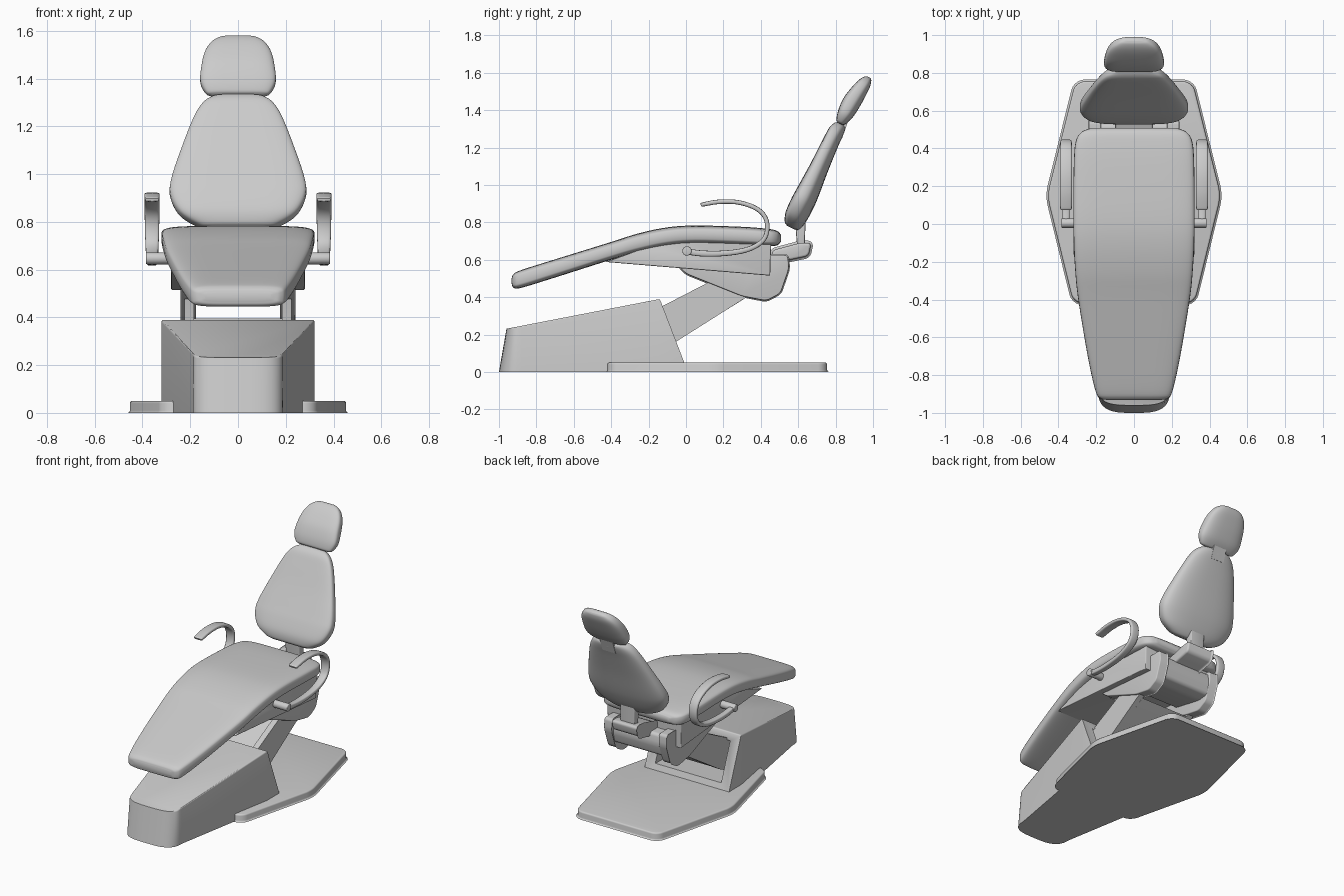
import bpy, bmesh
from math import cos, sin, pi
from mathutils import Vector

if "Cube" in bpy.data.objects:
    bpy.data.objects.remove(bpy.data.objects["Cube"])


def finish(name, bm, angle=0.6):
    bmesh.ops.remove_doubles(bm, verts=bm.verts, dist=1e-5)
    bmesh.ops.recalc_face_normals(bm, faces=bm.faces)
    me = bpy.data.meshes.new(name)
    bm.to_mesh(me)
    bm.free()
    ob = bpy.data.objects.new(name, me)
    bpy.context.collection.objects.link(ob)
    bpy.ops.object.select_all(action='DESELECT')
    ob.select_set(True)
    bpy.context.view_layer.objects.active = ob
    bpy.ops.object.shade_smooth_by_angle(angle=angle)
    return ob


def bridge(rings):
    bm = bmesh.new()
    rows = [[bm.verts.new(p) for p in r] for r in rings]
    n = len(rows[0])
    for a, b in zip(rows, rows[1:]):
        for i in range(n):
            j = (i + 1) % n
            bm.faces.new((a[i], a[j], b[j], b[i]))
    bm.faces.new(rows[0])
    bm.faces.new(rows[-1])
    return bm


def spline(pts, n=5):
    """Catmull-Rom resampling of tuples."""
    P = [Vector(p) for p in pts]
    P = [2 * P[0] - P[1]] + P + [2 * P[-1] - P[-2]]
    out = []
    for a, b, c, d in zip(P, P[1:], P[2:], P[3:]):
        for k in range(n):
            t = k / n
            out.append(0.5 * (2 * b + (c - a) * t + (2 * a - 5 * b + 4 * c - d) * t * t
                              + (3 * b - a - 3 * c + d) * t ** 3))
    return out + [P[-2]]


def spow(v, e):
    return (1 if v >= 0 else -1) * abs(v) ** e


def cushion(name, origin, d, n, stations, k=0.5, e0=0.45, e1=0.45, seg=40):
    """Loft of rounded sections: stations are (t, half width, near side, far side)."""
    rings = []
    for t, hw, s0, s1 in spline(stations):
        ring, mid = [], s0 + k * (s1 - s0)
        for i in range(seg):
            a = 2 * pi * i / seg
            e = e1 if sin(a) >= 0 else e0
            s = mid + spow(sin(a), e) * ((s1 - mid) if sin(a) >= 0 else (mid - s0))
            ring.append((hw * spow(cos(a), e), origin[0] + t * d[0] + s * n[0],
                         origin[1] + t * d[1] + s * n[1]))
        rings.append(ring)
    return finish(name, bridge(rings), 0.9)


def prism(name, pts, lo, hi, axis='X', corner=0.0, edge=0.0):
    """Extruded profile; corner rounds the profile, edge rounds the rims."""
    put = (lambda p, h: (h, p[0], p[1])) if axis == 'X' else (lambda p, h: (p[0], p[1], h))
    ax = 0 if axis == 'X' else 2
    bm = bridge([[put(p, lo) for p in pts], [put(p, hi) for p in pts]])
    along = lambda e: abs(e.verts[0].co[ax] - e.verts[1].co[ax]) > 1e-4
    if corner:
        bmesh.ops.bevel(bm, geom=[e for e in bm.edges if along(e)], offset=corner,
                        segments=5, profile=0.5, affect='EDGES', clamp_overlap=True)
    if edge:
        bmesh.ops.bevel(bm, geom=[e for e in bm.edges if not along(e)], offset=edge,
                        segments=3, profile=0.5, affect='EDGES', clamp_overlap=True)
    return finish(name, bm)


# floor plate
half = [(0.32, -0.42), (0.46, 0.15), (0.31, 0.755)]
prism('floor_plate', half + [(-x, y) for x, y in reversed(half)], 0, 0.05, 'Z', 0.05, 0.01)

# pedestal with rounded nose and slanted open rear
plan = [(0.32, 0.01), (0.32, -0.14)]
plan += [(0.19 * spow(cos(a), 0.6), -0.88 - 0.12 * spow(sin(a), 0.75))
         for a in [pi * i / 24 for i in range(25)]]
plan += [(-0.32, -0.14), (-0.32, 0.01)]
top = []
for x, y in plan:
    ty = -0.14 if y > 0 else (-0.155 if y > -0.2 else y + 0.04 * min(1, max(0, (-0.88 - y) / 0.12)))
    top.append((x if y > -0.2 else x * 0.98, ty, 0.39 + (ty + 0.14) * 0.194))
bm = bridge([[(x, y, 0) for x, y in plan], top])
rim = [e for e in bm.edges if all(v.co.z > 0.1 for v in e.verts)]
bmesh.ops.bevel(bm, geom=rim, offset=0.008, segments=3, profile=0.5, affect='EDGES', clamp_overlap=True)
pedestal = finish('pedestal', bm)
cutter = prism('pedestal_cutter', [(0.2, 0.1), (-0.4, 0.07), (-0.4, 0.27), (-0.15, 0.34), (0.2, 0.34)],
               -0.25, 0.25)
mod = pedestal.modifiers.new('opening', 'BOOLEAN')
mod.operation, mod.object, mod.solver = 'DIFFERENCE', cutter, 'EXACT'
bpy.context.view_layer.objects.active = pedestal
bpy.ops.object.modifier_apply(modifier='opening')
bpy.data.objects.remove(cutter)

# lift arms and the web joining them
arm = [(-0.3, 0.26), (-0.22, 0.08), (-0.04, 0.17), (0.34, 0.41), (0.34, 0.55), (0.18, 0.51), (-0.12, 0.355)]
for side, s in (('right', 1), ('left', -1)):
    prism('lift_arm_' + side, arm, *sorted((0.185 * s, 0.225 * s)))
prism('lift_web', [(-0.22, 0.08), (-0.04, 0.172), (0.31, 0.39), (0.29, 0.395), (-0.06, 0.19), (-0.23, 0.1)],
      -0.19, 0.19)

# carriage under the seat
cheek = [(-0.04, 0.565), (0, 0.525), (0.3, 0.405), (0.43, 0.38), (0.505, 0.42), (0.55, 0.55), (0.545, 0.625), (0.42, 0.625)]
for side, s in (('right', 1), ('left', -1)):
    prism('carriage_cheek_' + side, cheek, *sorted((0.175 * s, 0.24 * s)), corner=0.02, edge=0.008)
prism('carriage_bar', [(0.2, 0.5), (0.44, 0.45), (0.52, 0.46), (0.54, 0.54), (0.53, 0.61), (0.2, 0.61)],
      -0.18, 0.18, corner=0.02)
prism('seat_pan', [(-0.43, 0.588), (0.45, 0.515), (0.455, 0.69), (0.0, 0.7), (-0.2, 0.67)],
      -0.28, 0.28, edge=0.006)

# upholstery
cushion('seat_cushion', (0, 0), (1, 0), (0, 1), [
    (-0.932, 0.14, 0.472, 0.502), (-0.922, 0.18, 0.45, 0.523), (-0.88, 0.205, 0.45, 0.545),
    (-0.7, 0.245, 0.505, 0.602), (-0.4, 0.295, 0.6, 0.695), (-0.25, 0.311, 0.642, 0.742),
    (-0.1, 0.319, 0.673, 0.773), (0.05, 0.321, 0.685, 0.783), (0.3, 0.319, 0.678, 0.776),
    (0.43, 0.31, 0.672, 0.766), (0.485, 0.28, 0.676, 0.755), (0.507, 0.23, 0.695, 0.735)],
    e0=0.4, e1=0.4)
cushion('backrest_cushion', (0.505, 0.80), (0.455, 0.89), (0.89, -0.455), [
    (0.0, 0.12, 0.04, 0.085), (0.012, 0.17, 0.02, 0.107), (0.06, 0.245, 0, 0.12),
    (0.14, 0.284, -0.006, 0.123), (0.22, 0.28, -0.004, 0.118), (0.36, 0.238, 0, 0.102),
    (0.5, 0.188, 0, 0.09), (0.57, 0.15, 0.002, 0.086), (0.605, 0.11, 0.015, 0.08),
    (0.617, 0.075, 0.03, 0.065)], k=0.4, e0=0.45, e1=0.8)
cushion('headrest_cushion', (0.80, 1.355), (0.515, 0.857), (0.857, -0.515), [
    (-0.012, 0.11, 0.02, 0.045), (0, 0.135, 0.005, 0.06), (0.05, 0.158, -0.012, 0.075),
    (0.12, 0.154, -0.02, 0.078), (0.19, 0.14, -0.012, 0.075), (0.24, 0.115, 0, 0.07),
    (0.27, 0.08, 0.015, 0.06), (0.281, 0.045, 0.03, 0.05)], k=0.45, e0=0.5, e1=0.7)

# supports for backrest and headrest
prism('headrest_post', [(0.80, 1.26), (0.835, 1.25), (0.88, 1.38), (0.85, 1.39)], -0.05, 0.05)
prism('backrest_hinge', [(0.46, 0.58), (0.56, 0.60), (0.655, 0.62), (0.67, 0.69), (0.61, 0.69), (0.46, 0.65)],
      -0.1, 0.1, corner=0.02, edge=0.012)
prism('backrest_post', [(0.595, 0.66), (0.635, 0.66), (0.64, 0.84), (0.58, 0.84)], -0.055, 0.055, edge=0.008)

# looped armrests: (y, z, half width, half thickness)
path = spline([(0.08, 0.893, 0.028, 0.007), (0.09, 0.895, 0.031, 0.011), (0.17, 0.909, 0.032, 0.012),
               (0.27, 0.908, 0.032, 0.012), (0.36, 0.882, 0.032, 0.012), (0.415, 0.84, 0.031, 0.012),
               (0.435, 0.78, 0.03, 0.012), (0.42, 0.715, 0.028, 0.012), (0.37, 0.672, 0.026, 0.013),
               (0.29, 0.645, 0.024, 0.014), (0.18, 0.633, 0.022, 0.015), (0.08, 0.634, 0.02, 0.016),
               (0.0, 0.645, 0.018, 0.016)])
for side, s in (('right', 1), ('left', -1)):
    rings = []
    for i, (y, z, w, h) in enumerate(path):
        a, b = path[max(i - 1, 0)], path[min(i + 1, len(path) - 1)]
        t = Vector((b[0] - a[0], b[1] - a[1])).normalized()
        ring = []
        for q in range(16):
            c, v = spow(cos(q * pi / 8), 0.5) * w, spow(sin(q * pi / 8), 0.5) * h
            ring.append((s * 0.36 + c, y - t.y * v, z + t.x * v))
        rings.append(ring)
    finish('armrest_' + side, bridge(rings), 0.9)
    disc = [(0.005 + 0.025 * cos(q * pi / 12), 0.647 + 0.025 * sin(q * pi / 12)) for q in range(24)]
    prism('armrest_pivot_' + side, disc, *sorted((0.26 * s, 0.385 * s)), edge=0.005)
